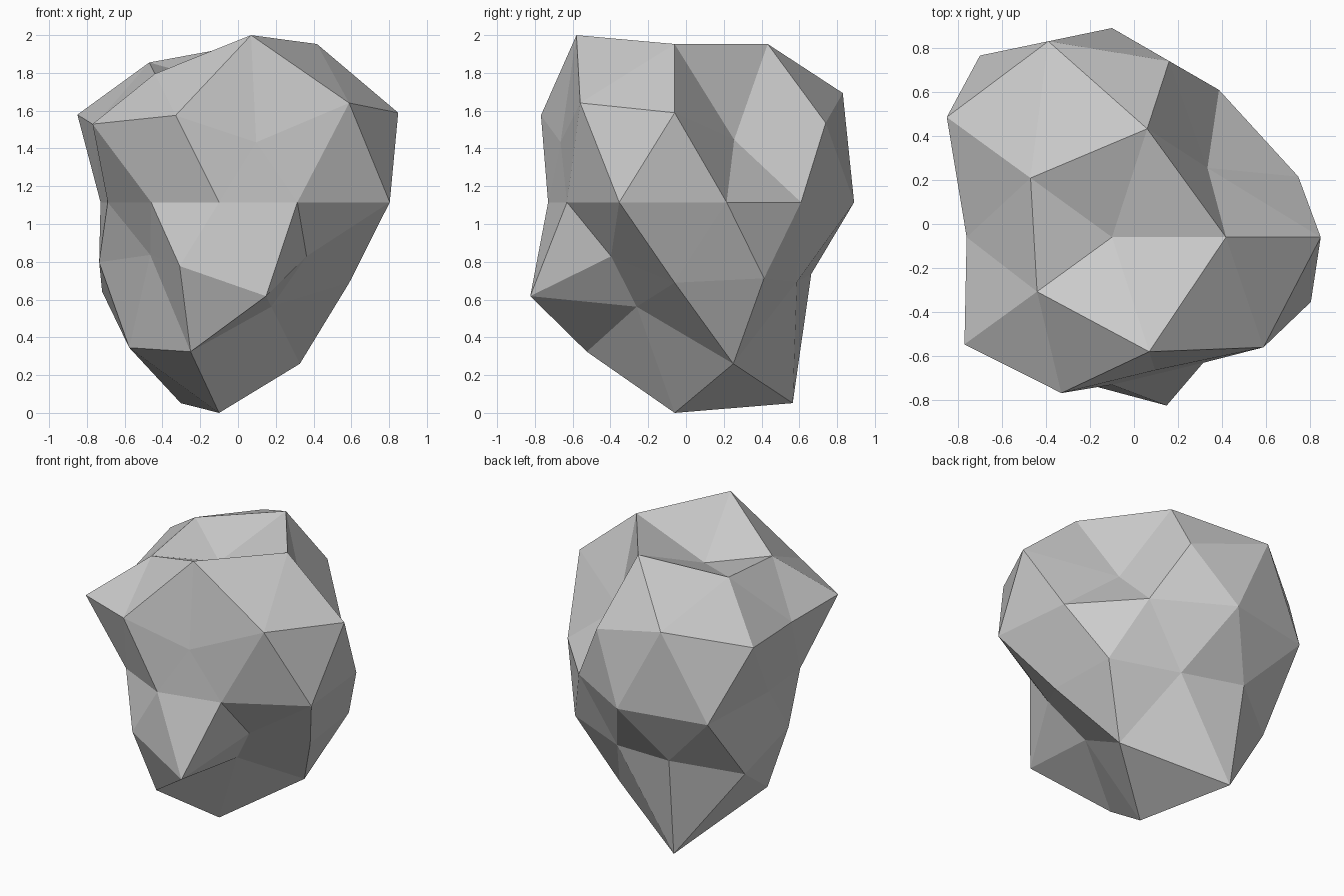
import bpy
import bmesh
from math import cos, sin, radians, sqrt
from mathutils import Vector

cube = bpy.data.objects.get("Cube")
if cube:
    bpy.data.objects.remove(cube, do_unlink=True)

# Stone colour
stone = bpy.data.materials.new("stone_grey")
GREY = (0.6, 0.6, 0.6, 1)
stone.use_nodes = True
stone.diffuse_color = GREY
for node in stone.node_tree.nodes:
    if node.type == 'BSDF_PRINCIPLED':
        node.inputs["Base Color"].default_value = GREY
        node.inputs["Roughness"].default_value = 0.9

CENTRE = Vector((-0.10, -0.06, 1.115))

# Rings of the ball, top to bottom: height, first azimuth, distance of each point
RINGS = [
    (1.0, 0, [0.637]),
    (0.8507, 0, [0.985, 0.985, 0.87, 0.80, 1.04]),
    (0.5257, 36, [0.63, 1.10, 0.776, 0.875, 1.0]),
    (0.4472, 0, [1.06, 0.94, 1.037, 0.926, 0.71]),
    (0.0, 18, [0.89, 0.827, 0.95, 1.02, 0.66, 0.62, 0.612, 0.67, 0.705, 0.95]),
    (-0.4472, 36, [0.90, 0.85, 0.71, 0.755, 0.64]),
    (-0.5257, 0, [0.81, 0.80, 0.90, 0.53, 0.945]),
    (-0.8507, 36, [1.005, 1.25, 0.905, 0.93, 0.65]),
    (-1.0, 0, [1.115]),
]

# Boulder: a faceted ball whose points are pushed in and out along their rays
bm = bmesh.new()
bmesh.ops.create_icosphere(bm, subdivisions=2, radius=1)
rays = [(v, v.co.normalized()) for v in bm.verts]
for z, start, distances in RINGS:
    flat = sqrt(max(0, 1 - z * z))
    for k, distance in enumerate(distances):
        a = radians(start + 360 * k / len(distances))
        aim = Vector((flat * cos(a), flat * sin(a), z))
        vert, ray = max(rays, key=lambda item: item[1].dot(aim))
        vert.co = CENTRE + ray * distance

bmesh.ops.recalc_face_normals(bm, faces=bm.faces)
mesh = bpy.data.meshes.new("boulder")
bm.to_mesh(mesh)
bm.free()
mesh.materials.append(stone)
boulder = bpy.data.objects.new("boulder", mesh)
bpy.context.collection.objects.link(boulder)
